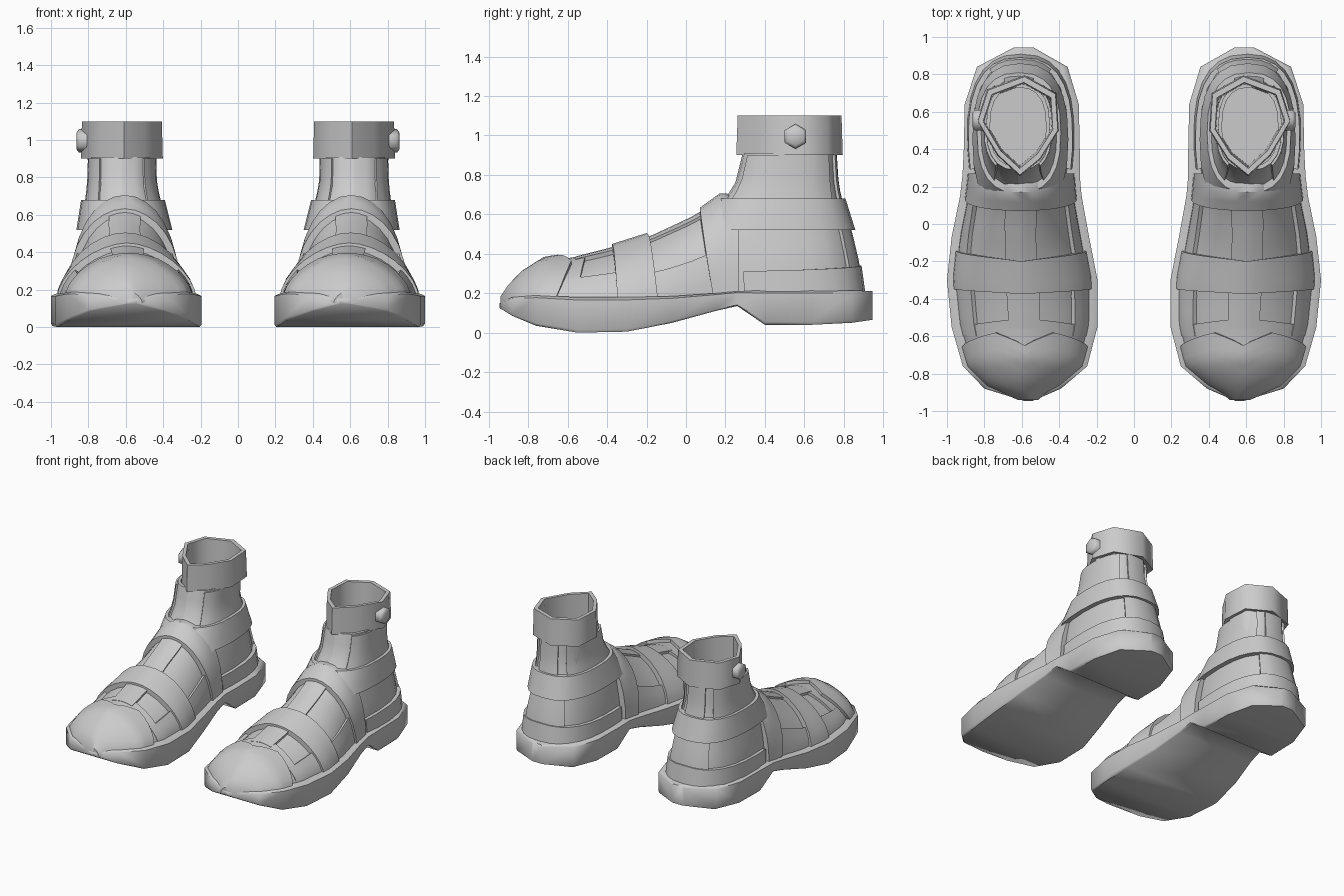
import bpy, bmesh, math
from math import pi, sin, cos

cube = bpy.data.objects.get("Cube")
if cube:
    bpy.data.objects.remove(cube)

grey = bpy.data.materials.new("plain grey")
grey.use_nodes = True
grey.diffuse_color = (0.6, 0.6, 0.6, 1)
grey.node_tree.nodes["Principled BSDF"].inputs["Base Color"].default_value = grey.diffuse_color


def lookup(table, t):
    """Linear interpolation of rows (key, values...)."""
    if t <= table[0][0]:
        return table[0][1:]
    for a, b in zip(table, table[1:]):
        if t <= b[0]:
            k = (t - a[0]) / (b[0] - a[0])
            return [p + (q - p) * k for p, q in zip(a[1:], b[1:])]
    return table[-1][1:]


def power(value, exponent):
    """Signed power, for superellipse sections."""
    return math.copysign(abs(value) ** exponent, value)


def finish(name, bm, angle=35):
    """Turn a bmesh into a smooth object mirrored into a pair."""
    bmesh.ops.recalc_face_normals(bm, faces=bm.faces)
    mesh = bpy.data.meshes.new(name)
    bm.to_mesh(mesh)
    bm.free()
    mesh.materials.append(grey)
    obj = bpy.data.objects.new(name, mesh)
    bpy.context.collection.objects.link(obj)
    bpy.ops.object.select_all(action="DESELECT")
    obj.select_set(True)
    bpy.context.view_layer.objects.active = obj
    bpy.ops.object.shade_smooth_by_angle(angle=math.radians(angle))
    pair = obj.modifiers.new("pair", "MIRROR")
    pair.use_mirror_merge = False


def loft(name, rings, cyclic=False, angle=35):
    """Skin closed rings; cap the ends unless the loft is cyclic."""
    bm = bmesh.new()
    loops = [[bm.verts.new(p) for p in ring] for ring in rings]
    pairs = list(zip(loops, loops[1:]))
    if cyclic:
        pairs.append((loops[-1], loops[0]))
    else:
        bm.faces.new(loops[0])
        bm.faces.new(loops[-1])
    for a, b in pairs:
        for i in range(len(a)):
            j = (i + 1) % len(a)
            bm.faces.new((a[i], a[j], b[j], b[i]))
    finish(name, bm, angle)


def patch(name, surface, u0, u1, v0, v1, off, nu=12, nv=4):
    """Raised panel that follows a surface; v limits may depend on u."""
    bm = bmesh.new()
    layers = []
    for depth in (off, -.02):
        grid = []
        for i in range(nu + 1):
            u = u0 + (u1 - u0) * i / nu
            lo = v0(u) if callable(v0) else v0
            hi = v1(u) if callable(v1) else v1
            grid.append([bm.verts.new(surface(u, lo + (hi - lo) * j / nv, depth))
                         for j in range(nv + 1)])
        layers.append(grid)
        for i in range(nu):
            for j in range(nv):
                bm.faces.new((grid[i][j], grid[i + 1][j], grid[i + 1][j + 1], grid[i][j + 1]))
    rim = ([(i, 0) for i in range(nu)] + [(nu, j) for j in range(nv)]
           + [(i, nv) for i in range(nu, 0, -1)] + [(0, j) for j in range(nv, 0, -1)])
    a, b = layers
    for (i, j), (k, l) in zip(rim, rim[1:] + rim[:1]):
        bm.faces.new((a[i][j], a[k][l], b[k][l], b[i][j]))
    finish(name, bm)


# Sole stations: y, inner x, outer x, top z, bottom z
SOLE = [(-.945, .54, .59, .15, .125), (-.88, .39, .8, .18, .085), (-.76, .25, .915, .19, .035),
        (-.55, .195, .975, .18, 0), (-.3, .195, 1, .18, .005), (-.07, .24, .975, .185, .05),
        (.15, .28, .93, .2, .11), (.26, .29, .917, .21, .135), (.4, .29, .91, .215, .04),
        (.64, .295, .905, .215, .04), (.84, .355, .84, .215, .05), (.945, .54, .64, .21, .065)]

# Instep height: y, z
INSTEP = [(-.94, .14), (-.9, .2), (-.83, .27), (-.72, .34), (-.57, .362), (-.38, .41),
          (-.2, .467), (0, .56), (.07, .595), (.18, .675), (.27, .655)]

# Foot section roundness: y, exponent
ROUND = [(-.4, 1.2), (-.1, 1.15), (.27, .92)]

# Heel and ankle: z, inner x, outer x, front y, back y
ANKLE = [(.17, .34, .87, .05, .89), (.35, .355, .86, .05, .865), (.52, .385, .83, .08, .825),
         (.68, .425, .805, .2, .775), (.76, .445, .795, .25, .76), (.92, .45, .79, .29, .75)]


def arch(u, y, off):
    """Forefoot surface: u runs over the foot from inner to outer side."""
    xi, xo, top, _ = lookup(SOLE, y)
    base = top - .025
    half = max((xo - xi) / 2 - .065, .01) + off
    height = lookup(INSTEP, y)[0] - base + off
    e = lookup(ROUND, y)[0]
    x = half * power(cos(pi * u), e)
    return ((xi + xo) / 2 - x, y, base + height * max(sin(pi * u), 0) ** e)


def ankle(u, z, off):
    """Heel surface: u runs round the leg, starting and ending at the front."""
    xi, xo, front, back = lookup(ANKLE, z)
    x = power(sin(2 * pi * u), .8) * ((xo - xi) / 2 + off)
    y = power(-cos(2 * pi * u), .8) * ((back - front) / 2 + off)
    return ((xi + xo) / 2 + x, (front + back) / 2 + y, z)


# Sole with upright walls and a narrow bevelled rim
rings = []
for y, xi, xo, zt, zb in SOLE:
    r = min(.03, (xo - xi) / 5)
    e = (zt - zb) * .08
    rings.append([(xi + r, y, zt), (xi, y, zt - e), (xi, y, zb + e), (xi + r / 3, y, zb),
                  (xo - r / 3, y, zb), (xo, y, zb + e), (xo, y, zt - e), (xo - r, y, zt)])
loft("sole", rings, angle=50)

# Main upper
patch("foot_body", arch, 0, 1, -.93, .27, 0, 16, 22)
patch("ankle_body", ankle, 0, 1, .17, .91, 0, 20, 10)
loft("inner_floor", [[ankle(i / 16, z, -.01) for i in range(16)] for z in (.66, .68)])

# Toe cap with a wavy back edge
WAVE = [(0, -.67), (.33, -.58), (.5, -.65), (.67, -.58), (1, -.67)]
patch("toe_cap", arch, 0, 1, -.94, lambda u: lookup(WAVE, u)[0], .045, 18, 8)

# Forefoot overlays framing two open windows
patch("vamp_band", arch, 0, 1, -.68, lambda u: -.5 - .06 * abs(2 * u - 1), .02, 16, 3)
patch("vamp_center", arch, .4, .6, -.56, -.34, .022, 4, 4)
for side, a, b in (("inner", 0, .2), ("outer", .8, 1)):
    patch(side + "_vamp_edge", arch, a, b, -.6, -.34, .023, 4, 4)

# Straps over the foot
patch("midfoot_strap", arch, 0, 1, lambda u: -.375 + .03 * abs(2 * u - 1),
      lambda u: -.2 + .06 * abs(2 * u - 1), .038, 16, 3)
patch("instep_strap", arch, 0, 1, lambda u: .07 + .07 * abs(2 * u - 1) ** 2, .27, .038, 16, 4)

# Tongue and lower side borders
patch("tongue", arch, .4, .6, -.22, .1, .014, 4, 5)
for side, a, b in (("inner", 0, .16), ("outer", .84, 1)):
    patch(side + "_border", arch, a, b, -.17, .16, .022, 3, 5)

# Heel strips and a band whose front disappears under the instep strap
patch("heel_strip", ankle, .2, .8, .18, lambda u: .34 - .05 * abs(2 * u - 1), .024, 16, 3)
patch("heel_band", ankle, 0, 1, .52, .68, .034, 24, 3)
patch("heel_counter", ankle, .41, .59, .3, .56, .015, 6, 4)

# Ankle panels
for side, a, b in (("outer", .1, .4), ("inner", .6, .9)):
    patch(side + "_ankle_panel", ankle, a, b, .66, .9, .012, 8, 4)
patch("ankle_back_strip", ankle, .45, .55, .66, .9, .014, 4, 4)

# Faceted collar with a lining that reaches down to the inner floor
OUTLINE = [(.585, .795), (.415, .7), (.402, .5), (.5, .345), (.61, .255), (.73, .365),
           (.84, .55), (.785, .72)]
COLLAR = [(.84, .91), (1, .9), (.975, 1.1), (.85, 1.1), (.8, .68)]
loft("collar", [[(.615 + (x - .615) * s, .54 + (y - .54) * s, z) for x, y in OUTLINE]
                for s, z in COLLAR], cyclic=True, angle=80)

# Hexagonal stud on the outer side of the collar
STUD = [(.8, .063), (.85, .063), (.863, .045)]
loft("collar_stud", [[(x, .555 + r * sin(i * pi / 3), .995 + r * cos(i * pi / 3))
                      for i in range(6)] for x, r in STUD], angle=65)
